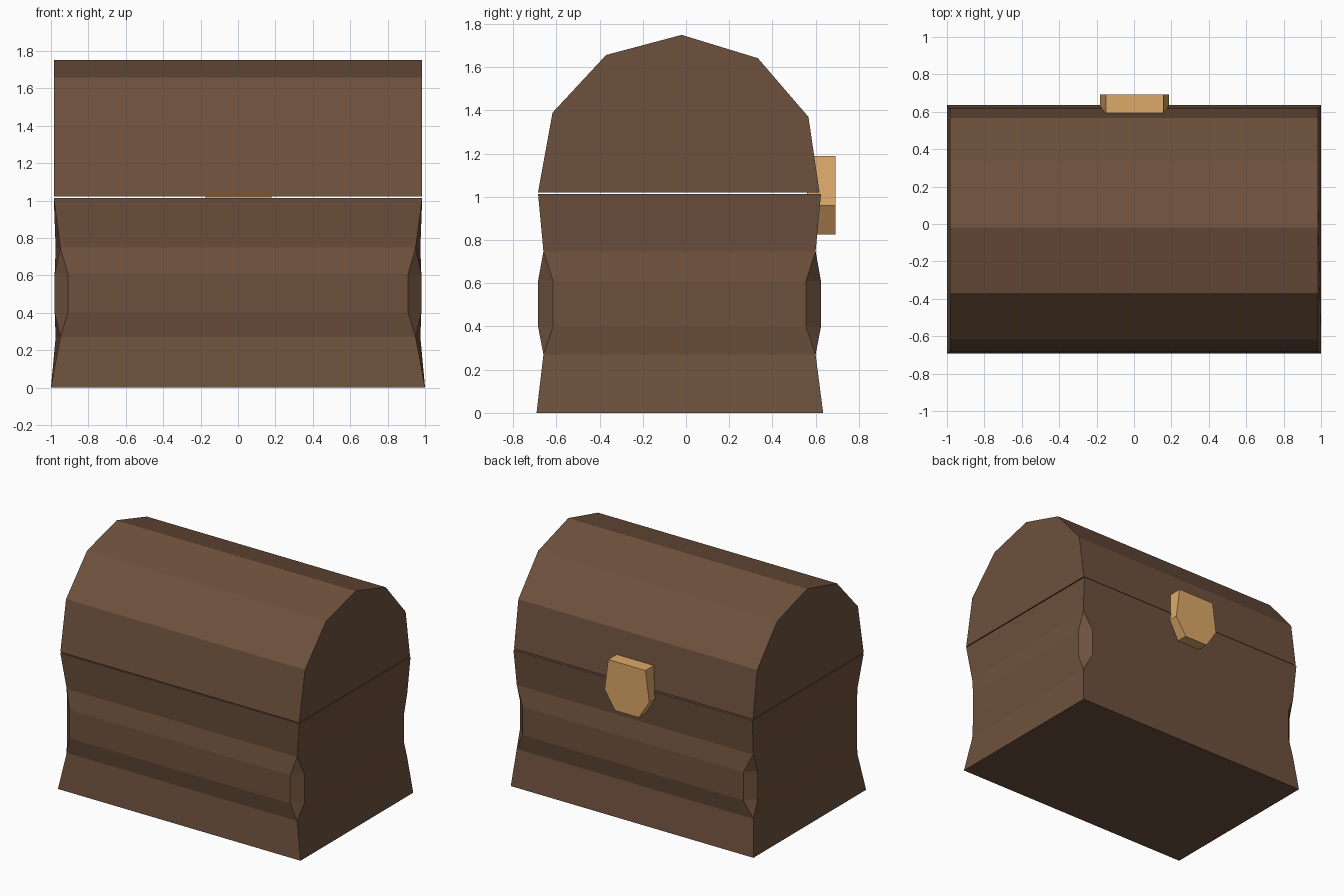
import bpy, bmesh

if "Cube" in bpy.data.objects:
    bpy.data.objects.remove(bpy.data.objects["Cube"])


def material(name, srgb):
    mat = bpy.data.materials.new(name)
    lin = [((c / 255 + 0.055) / 1.055) ** 2.4 for c in srgb]
    mat.diffuse_color = (*lin, 1)
    mat.use_nodes = True
    mat.node_tree.nodes["Principled BSDF"].inputs["Base Color"].default_value = mat.diffuse_color
    return mat


wood = material("brown wood", (110, 81, 61))
brass = material("brass", (220, 168, 104))


def loft(name, rings, mat):
    """Skin a stack of equal-length point rings and cap both ends."""
    bm = bmesh.new()
    loops = [[bm.verts.new(p) for p in ring] for ring in rings]
    n = len(loops[0])
    for a, b in zip(loops, loops[1:]):
        for i in range(n):
            j = (i + 1) % n
            bm.faces.new((a[i], a[j], b[j], b[i]))
    bm.faces.new(loops[0][::-1])
    bm.faces.new(loops[-1])
    # collapses the zero-size corner cuts
    bmesh.ops.remove_doubles(bm, verts=bm.verts, dist=0.0005)
    bmesh.ops.recalc_face_normals(bm, faces=bm.faces)
    mesh = bpy.data.meshes.new(name)
    bm.to_mesh(mesh)
    bm.free()
    mesh.materials.append(mat)
    obj = bpy.data.objects.new(name, mesh)
    bpy.context.collection.objects.link(obj)
    return obj


def body_ring(z, y_front, y_back, x_front, x_back, cut):
    """Rectangle-like section with corners cut by the given amount."""
    half = [(x_front - cut, y_front), (x_front, y_front + cut),
            (x_back, y_back - cut), (x_back - cut, y_back)]
    pts = half + [(-x, y) for x, y in reversed(half)]
    return [(x, y, z) for x, y in pts]


# Chest body: pinched walls with worn, chamfered corners at mid height
loft("chest_body", [
    body_ring(0.00, -0.692, 0.635, 1.00, 1.00, 0),
    body_ring(0.27, -0.66, 0.60, 0.95, 0.975, 0),
    body_ring(0.40, -0.685, 0.625, 0.98, 0.98, 0.07),
    body_ring(0.61, -0.685, 0.625, 0.98, 0.98, 0.07),
    body_ring(0.748, -0.66, 0.60, 0.95, 0.975, 0),
    body_ring(1.014, -0.685, 0.625, 0.985, 0.985, 0),
], wood)

# Domed lid: faceted arch extruded along x, a hairline above the body
arch = [(-0.685, 1.021), (-0.618, 1.39), (-0.37, 1.657), (-0.02, 1.75),
        (0.333, 1.642), (0.567, 1.37), (0.618, 1.021)]
loft("lid", [[(x, y, z) for y, z in arch] for x in (-0.985, 0.985)], wood)

# Latch: six-sided plate on the back face, bridging lid and body
plate = [(-0.15, 1.19), (0.157, 1.19), (0.187, 0.96),
         (0.10, 0.825), (-0.095, 0.825), (-0.182, 0.96)]
loft("latch", [[(x, y, z) for x, z in plate] for y in (0.56, 0.692)], brass)
